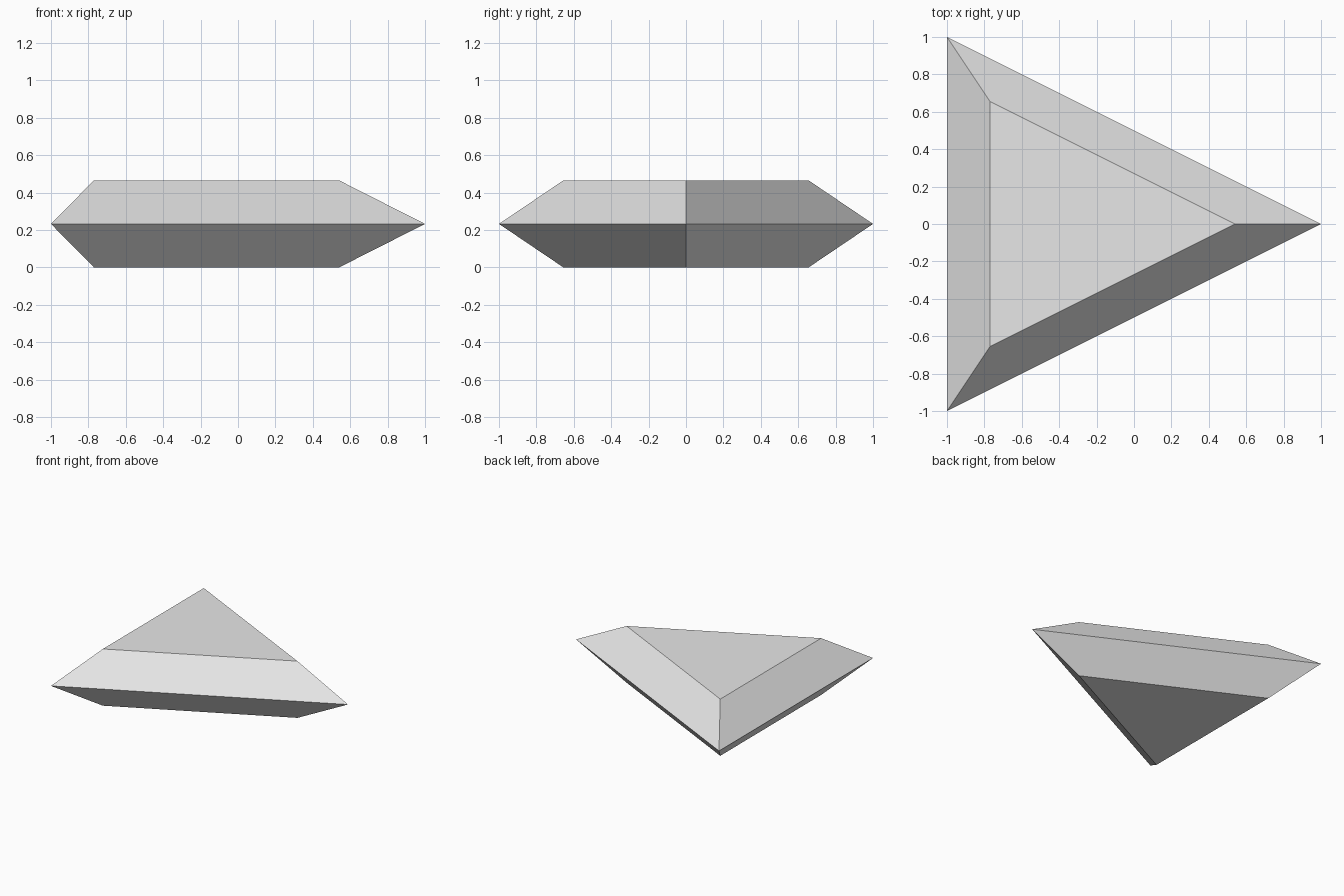
import bpy
import bmesh

# Remove the default cube
cube = bpy.data.objects.get("Cube")
if cube:
    bpy.data.objects.remove(cube, do_unlink=True)

HALF_HEIGHT = 0.233
GIRDLE = [(-1, -1), (1, 0), (-1, 1)]
TABLE = [(-0.77, -0.655), (0.54, 0), (-0.77, 0.655)]

# Plain light grey material
grey = bpy.data.materials.new("light_grey")
grey.use_nodes = True
colour = (0.8, 0.8, 0.8, 1.0)
grey.diffuse_color = colour
grey.node_tree.nodes["Principled BSDF"].inputs["Base Color"].default_value = colour


def ring(bm, outline, z):
    return [bm.verts.new((x, y, z)) for x, y in outline]


def bridge(bm, lower, upper):
    n = len(lower)
    for i in range(n):
        j = (i + 1) % n
        bm.faces.new((lower[i], lower[j], upper[j], upper[i]))


# Triangular gem: flat base, wide girdle, flat top
bm = bmesh.new()
base = ring(bm, TABLE, 0)
girdle = ring(bm, GIRDLE, HALF_HEIGHT)
top = ring(bm, TABLE, 2 * HALF_HEIGHT)
bridge(bm, base, girdle)
bridge(bm, girdle, top)
bm.faces.new(base[::-1])
bm.faces.new(top)
bmesh.ops.recalc_face_normals(bm, faces=bm.faces)

mesh = bpy.data.meshes.new("triangular_gem")
bm.to_mesh(mesh)
bm.free()
mesh.materials.append(grey)
gem = bpy.data.objects.new("triangular_gem", mesh)
bpy.context.collection.objects.link(gem)
